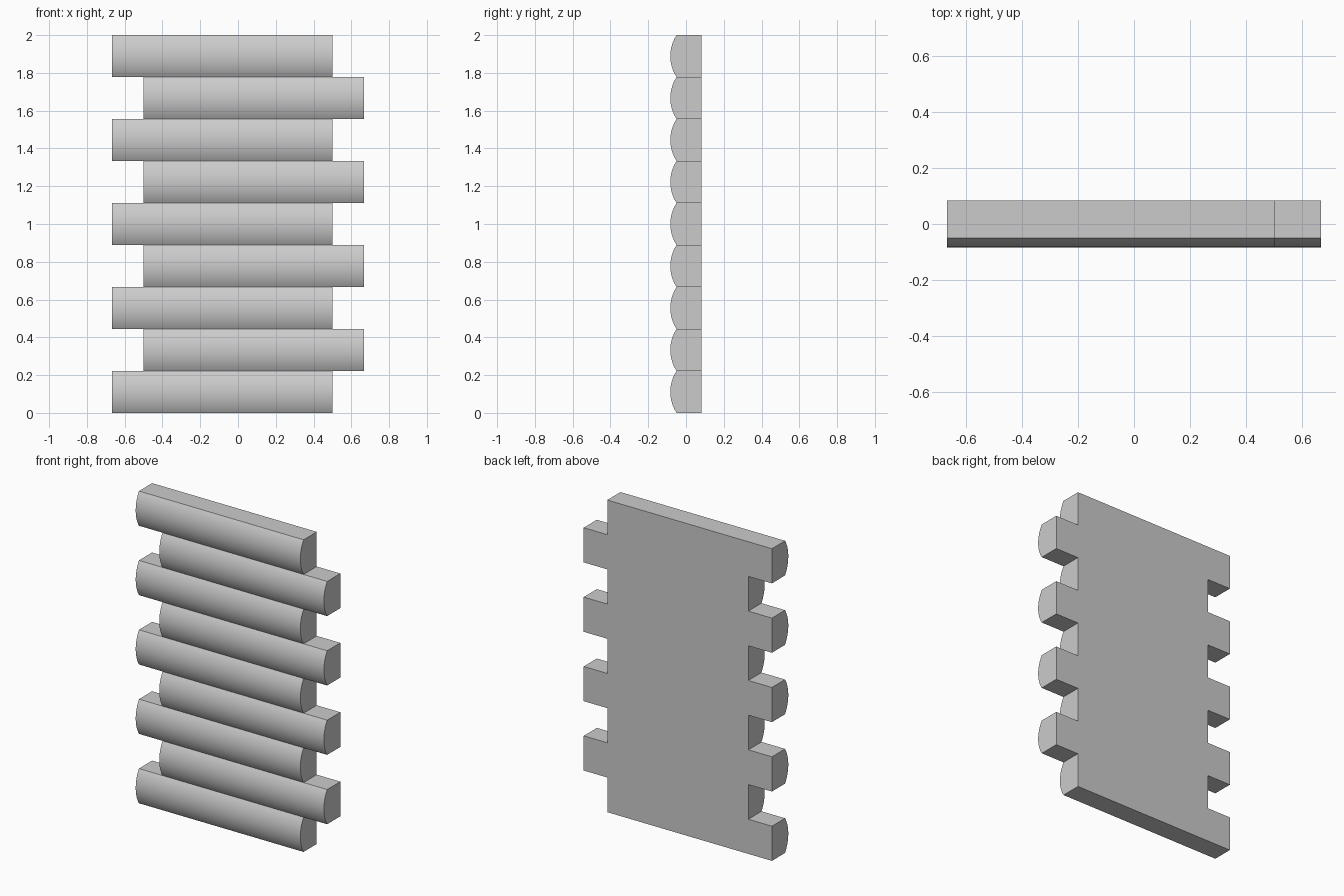
import bpy
import bmesh
import math

cube = bpy.data.objects.get("Cube")
if cube:
    bpy.data.objects.remove(cube, do_unlink=True)

ROWS = 9
HEIGHT = 2 / ROWS
BACK, EDGE, FRONT = 0.083, -0.05, -0.083
LONG, SHORT = 0.667, 0.5
ARC_STEPS = 16

grey = bpy.data.materials.new("plain grey")
grey.use_nodes = True
grey.diffuse_color = (0.6, 0.6, 0.6, 1)
grey.node_tree.nodes["Principled BSDF"].inputs["Base Color"].default_value = (0.6, 0.6, 0.6, 1)


def log_profile():
    """Flat back, top and bottom, with a shallow arc on the front."""
    half = HEIGHT / 2
    rise = EDGE - FRONT
    radius = (half ** 2 + rise ** 2) / (2 * rise)
    spread = math.asin(half / radius)
    points = [(BACK, half), (BACK, -half)]
    for i in range(ARC_STEPS + 1):
        a = spread * (2 * i / ARC_STEPS - 1)
        points.append((FRONT + radius * (1 - math.cos(a)), radius * math.sin(a)))
    return points


def make_log(name, x0, x1, z):
    bm = bmesh.new()
    end = bm.faces.new([bm.verts.new((x0, y, z + dz)) for y, dz in log_profile()])
    extruded = bmesh.ops.extrude_face_region(bm, geom=[end], use_keep_orig=True)
    moved = [v for v in extruded["geom"] if isinstance(v, bmesh.types.BMVert)]
    bmesh.ops.translate(bm, vec=(x1 - x0, 0, 0), verts=moved)
    bmesh.ops.recalc_face_normals(bm, faces=bm.faces)
    mesh = bpy.data.meshes.new(name)
    bm.to_mesh(mesh)
    bm.free()
    mesh.materials.append(grey)
    log = bpy.data.objects.new(name, mesh)
    bpy.context.collection.objects.link(log)
    return log


# Stacked logs, alternately offset to the right and left
bpy.ops.object.select_all(action="DESELECT")
for row in range(ROWS):
    x0, x1 = (-LONG, SHORT) if row % 2 == 0 else (-SHORT, LONG)
    log = make_log(f"wall_log_{row + 1}", x0, x1, HEIGHT * (row + 0.5))
    log.select_set(True)
    bpy.context.view_layer.objects.active = log

# Smooth the rounded fronts while keeping the corners crisp
bpy.ops.object.shade_smooth_by_angle(angle=math.radians(30))
